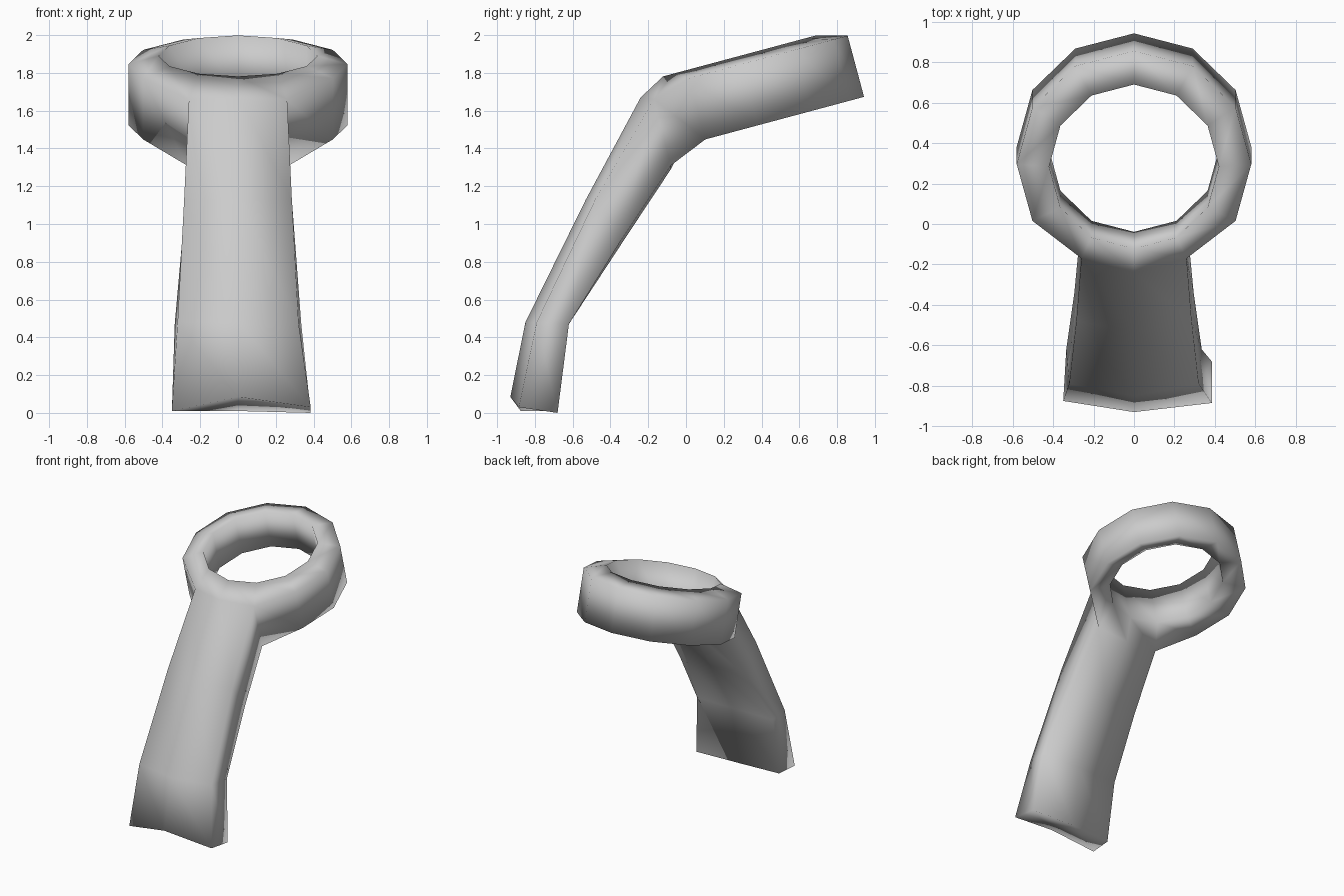
import bpy, bmesh, math
from mathutils import Vector

if "Cube" in bpy.data.objects:
    bpy.data.objects.remove(bpy.data.objects["Cube"])

SEG = 12
bm = bmesh.new()

# Tilted ring: axis leans forward, profile is (radius, depth below the top rim)
tilt = math.radians(15)
top_centre = Vector((0, 0.284, 1.89))
back = Vector((0, math.cos(tilt), math.sin(tilt)))
down = Vector((0, math.sin(tilt), -math.cos(tilt)))
side = Vector((1, 0, 0))
profile = [(0.42, 0.0), (0.58, 0.045), (0.58, 0.38), (0.42, 0.32)]

rings = []
for r, depth in profile:
    loop = []
    for i in range(SEG):
        a = 2 * math.pi * i / SEG
        p = top_centre + down * depth + side * (r * math.cos(a)) + back * (r * math.sin(a))
        loop.append(bm.verts.new(p))
    rings.append(loop)

# Front of the ring is shaped into the neck (left, centre, right)
for i, top, low in ((8, (-0.26, -0.17, 1.66), (-0.27, -0.08, 1.31)),
                    (9, (0, -0.24, 1.67), (0, -0.08, 1.29)),
                    (10, (0.26, -0.17, 1.66), (0.27, -0.08, 1.31))):
    rings[1][i].co = top
    rings[2][i].co = low

for k in range(4):
    a, b = rings[k], rings[(k + 1) % 4]
    for i in range(SEG):
        if k == 1 and i in (8, 9):
            continue          # opening where the handle joins
        j = (i + 1) % SEG
        bm.faces.new((a[i], a[j], b[j], b[i]))

# Handle: six-sided sections running down from the neck
# each section: front L, C, R then back R, C, L
sections = [
    [(-0.285, -0.48, 1.13), (0, -0.53, 1.13), (0.285, -0.48, 1.13),
     (0.295, -0.34, 0.92), (0, -0.325, 0.92), (-0.295, -0.34, 0.92)],
    [(-0.32, -0.79, 0.48), (0, -0.85, 0.48), (0.32, -0.79, 0.48),
     (0.335, -0.62, 0.47), (0, -0.62, 0.47), (-0.335, -0.62, 0.47)],
    [(-0.35, -0.875, 0.01), (0, -0.93, 0.085), (0.385, -0.885, 0.03),
     (0.385, -0.68, 0.0), (0, -0.68, 0.01), (-0.335, -0.70, 0.01)],
]
prev = [rings[1][8], rings[1][9], rings[1][10],
        rings[2][10], rings[2][9], rings[2][8]]
for sec in sections:
    cur = [bm.verts.new(p) for p in sec]
    for i in range(6):
        j = (i + 1) % 6
        bm.faces.new((prev[i], prev[j], cur[j], cur[i]))
    prev = cur

# End cap of the handle
bm.faces.new((prev[0], prev[1], prev[4], prev[5]))
bm.faces.new((prev[1], prev[2], prev[3], prev[4]))

bmesh.ops.recalc_face_normals(bm, faces=bm.faces)
for f in bm.faces:
    f.smooth = True

mesh = bpy.data.meshes.new("ring_with_handle")
bm.to_mesh(mesh)
bm.free()
obj = bpy.data.objects.new("ring_with_handle", mesh)
bpy.context.collection.objects.link(obj)

# Single light grey colour
grey = bpy.data.materials.new("light_grey")
grey.diffuse_color = (0.6, 0.6, 0.6, 1)
grey.use_nodes = True
grey.node_tree.nodes["Principled BSDF"].inputs["Base Color"].default_value = grey.diffuse_color
mesh.materials.append(grey)
